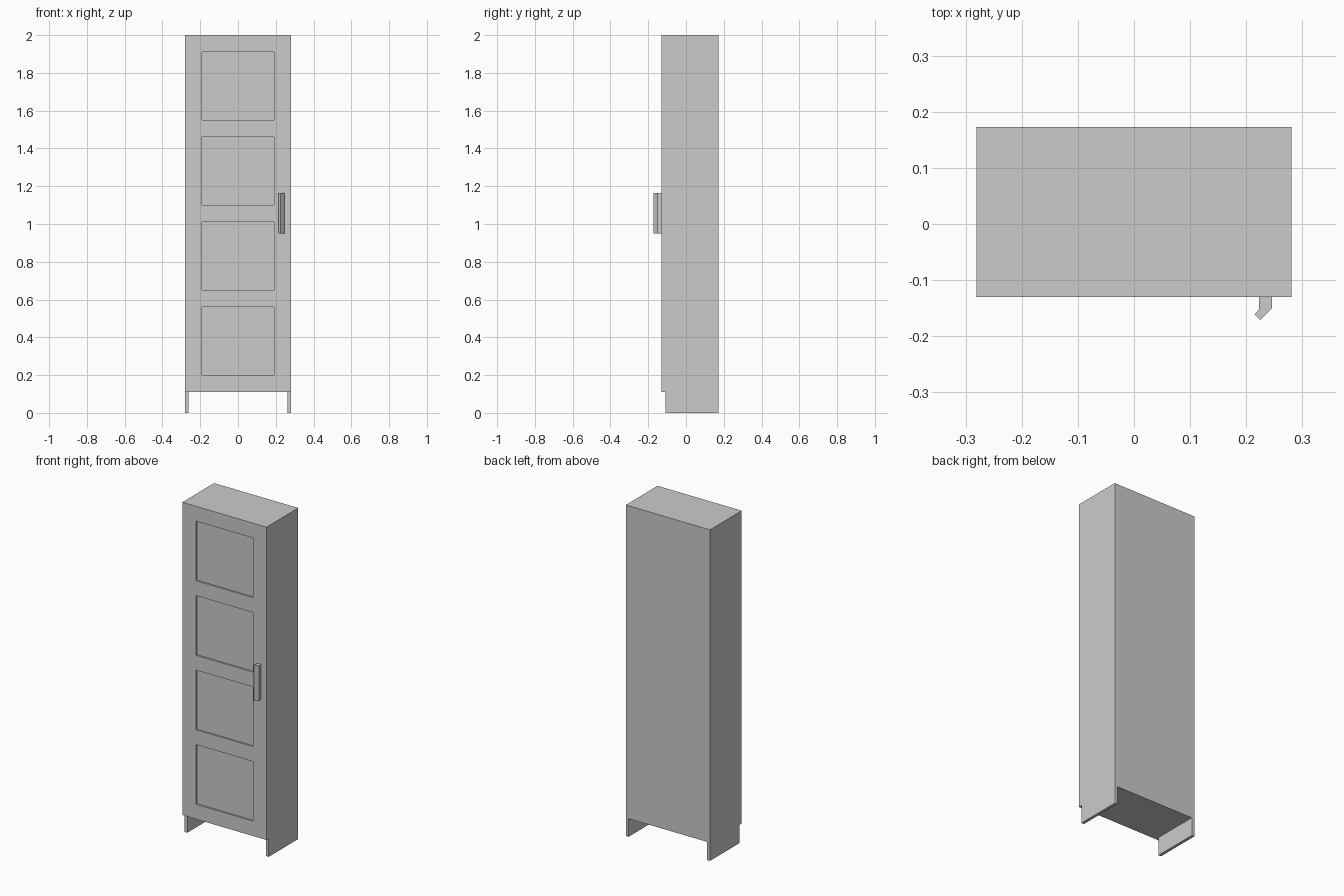
import bpy, bmesh
from mathutils import Vector

if "Cube" in bpy.data.objects:
    bpy.data.objects.remove(bpy.data.objects["Cube"])

W, FRONT, BACK = 0.281, -0.130, 0.173     # half width, door face, back face
DOOR, BOARD = 0.022, 0.018                # door and board thickness
BASE, TOP = 0.11, 2.0                     # underside and top heights
FRAME, RECESS = 0.09, 0.01                # door frame width, panel recess


def finish(bm, name):
    bmesh.ops.recalc_face_normals(bm, faces=bm.faces)
    mesh = bpy.data.meshes.new(name)
    bm.to_mesh(mesh)
    bm.free()
    obj = bpy.data.objects.new(name, mesh)
    bpy.context.collection.objects.link(obj)
    return obj


def box_bm(lo, hi):
    lo, hi = Vector(lo), Vector(hi)
    bm = bmesh.new()
    bmesh.ops.create_cube(bm, size=1)
    for v in bm.verts:
        v.co = (lo + hi) / 2 + v.co * (hi - lo)
    return bm


def box(name, lo, hi):
    return finish(box_bm(lo, hi), name)


# Carcass: side boards run to the floor and form the feet
inner = FRONT + DOOR
ix = W - BOARD
box("left_side", (-W, inner, 0), (-ix, BACK, TOP))
box("right_side", (ix, inner, 0), (W, BACK, TOP))
box("top_board", (-ix, inner, TOP - BOARD), (ix, BACK, TOP))
box("bottom_board", (-ix, inner, BASE), (ix, BACK, BASE + BOARD))
box("back_panel", (-ix, BACK - BOARD, BASE + BOARD), (ix, BACK, TOP - BOARD))

# Door: slab cut into a frame with four recessed panels
door = box_bm((-W, FRONT, BASE), (W, inner, TOP))
panel_h = (TOP - BASE - 5 * FRAME) / 4
starts = [BASE + FRAME + i * (panel_h + FRAME) for i in range(4)]
cuts = [((x, 0, 0), (1, 0, 0)) for x in (-W + FRAME, W - FRAME)]
cuts += [((0, 0, z), (0, 0, 1)) for s in starts for z in (s, s + panel_h)]
for co, no in cuts:
    bmesh.ops.bisect_plane(door, geom=door.verts[:] + door.edges[:] + door.faces[:],
                           plane_co=co, plane_no=no)
door.normal_update()
panels = []
for f in door.faces:
    c = f.calc_center_median()
    if f.normal.y < -0.9 and abs(c.x) < W - FRAME and any(s < c.z < s + panel_h for s in starts):
        panels.append(f)
pushed = bmesh.ops.extrude_discrete_faces(door, faces=panels)["faces"]
bmesh.ops.translate(door, verts=list({v for f in pushed for v in f.verts}),
                    vec=(0, RECESS, 0))
finish(door, "door")

# Handle: bent profile extruded upward
profile = [(0.223, FRONT), (0.246, FRONT), (0.246, -0.150),
           (0.225, -0.171), (0.215, -0.161), (0.223, -0.152)]
bm = bmesh.new()
face = bm.faces.new([bm.verts.new((x, y, 0.95)) for x, y in profile])
ext = bmesh.ops.extrude_face_region(bm, geom=[face])["geom"]
bmesh.ops.translate(bm, verts=[g for g in ext if isinstance(g, bmesh.types.BMVert)],
                    vec=(0, 0, 0.213))
finish(bm, "door_handle")
